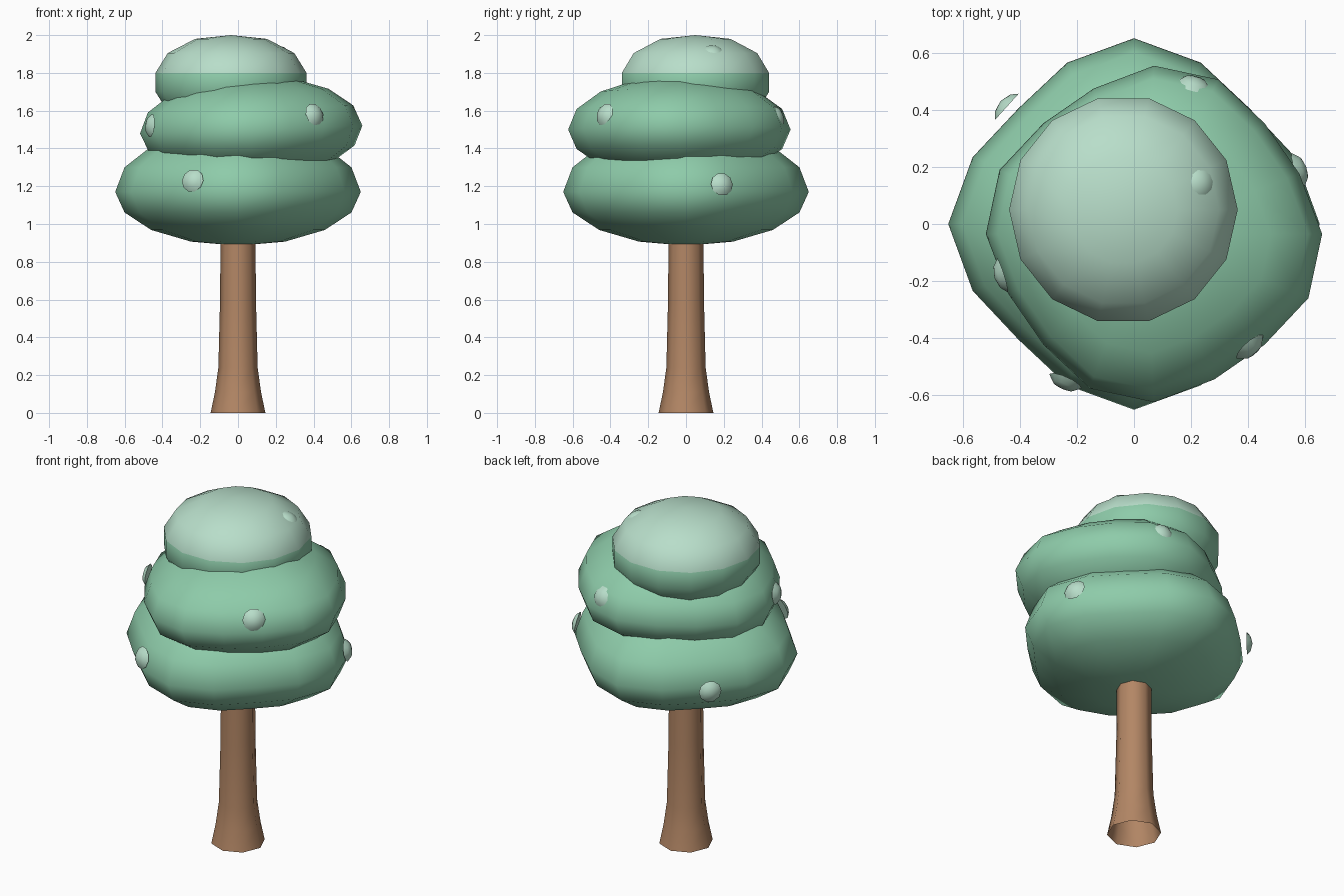
import bpy, bmesh, math
from mathutils import Vector, Matrix

cube = bpy.data.objects.get("Cube")
if cube:
    bpy.data.objects.remove(cube, do_unlink=True)


def material(name, rgb):
    mat = bpy.data.materials.new(name)
    mat.use_nodes = True
    mat.diffuse_color = (*rgb, 1)
    mat.node_tree.nodes["Principled BSDF"].inputs["Base Color"].default_value = (*rgb, 1)
    return mat


LEAF = material("leaf_green", (0.27, 0.60, 0.40))
PALE = material("pale_green", (0.48, 0.73, 0.59))
BARK = material("bark_brown", (0.45, 0.24, 0.13))


def lathe(name, profile, sides, mats, matrix, bulge=0.0, phase=0.0):
    """Turn a (radius, height) profile, listed upwards; bulge makes four soft corners."""
    bm = bmesh.new()
    rings = []
    for r, z in profile:
        ring = []
        for i in range(sides):
            a = math.tau * i / sides
            s = r * (1 - bulge + bulge * math.cos(4 * (a - phase)))
            ring.append(bm.verts.new((s * math.cos(a), s * math.sin(a), z)))
        rings.append(ring)
    for low, high in zip(rings, rings[1:]):
        for i in range(sides):
            j = (i + 1) % sides
            bm.faces.new((low[i], low[j], high[j], high[i]))
    bmesh.ops.remove_doubles(bm, verts=bm.verts[:], dist=0.0001)
    mesh = bpy.data.meshes.new(name)
    bm.to_mesh(mesh)
    bm.free()
    for m in mats:
        mesh.materials.append(m)
    obj = bpy.data.objects.new(name, mesh)
    obj.matrix_world = matrix
    bpy.context.collection.objects.link(obj)
    bpy.ops.object.select_all(action='DESELECT')
    obj.select_set(True)
    bpy.context.view_layer.objects.active = obj
    bpy.ops.object.shade_smooth_by_angle(angle=math.radians(60))
    return obj


def dome_profile(radius, down, up, steps=8):
    """Ellipse profile with separate heights below and above the widest ring."""
    pts = []
    for i in range(steps + 1):
        a = math.pi * (i / steps - 0.5)
        pts.append((radius * math.cos(a), math.sin(a) * (up if a > 0 else down)))
    return pts


# Trunk with flared foot
lathe("trunk", [(0.145, 0), (0.122, 0.11), (0.104, 0.24), (0.095, 0.6), (0.092, 1.0)],
      8, [BARK], Matrix.Identity(4))

# Two wide foliage layers with soft corners
lathe("lower_foliage", dome_profile(0.65, 0.285, 0.34), 16, [LEAF],
      Matrix.Translation((0, 0, 1.17)), bulge=0.06)
lathe("middle_foliage", dome_profile(0.595, 0.27, 0.285), 16, [LEAF],
      Matrix.Translation((0.07, -0.035, 1.5)) @ Matrix.Rotation(math.radians(-2), 4, 'Y'),
      bulge=0.045, phase=math.radians(-10))

# Top foliage: pale cap over a green band
half = [(0.40, 0.05), (0.335, 0.155), (0.19, 0.23), (0, 0.25)]
profile = [(r, -z) for r, z in reversed(half)] + half
top = lathe("top_foliage", profile, 14, [LEAF, PALE], Matrix.Translation((-0.037, 0.05, 1.75)))
for face in top.data.polygons:
    face.material_index = int(face.center.z > 0.06)

# Pale spots: position and outward direction
spots = [
    ((-0.24, -0.55, 1.23), (-0.4, -0.9, 0.25)),
    ((0.405, -0.43, 1.58), (0.63, -0.72, 0.3)),
    ((-0.46, -0.18, 1.52), (-0.95, -0.3, 0.1)),
    ((0.575, 0.19, 1.21), (0.92, 0.36, 0.2)),
    ((0.21, 0.485, 1.57), (0.25, 0.9, 0.35)),
    ((-0.445, 0.41, 1.16), (-0.74, 0.67, 0)),
    ((0.23, 0.145, 1.91), (0.45, 0.16, 0.85)),
]
for n, (pos, direction) in enumerate(spots, 1):
    turn = Vector(direction).to_track_quat('Z', 'Y').to_matrix().to_4x4()
    lathe(f"spot_{n}", [(0, 0), (0.062, 0), (0.04, 0.02), (0, 0.03)], 10, [PALE],
          Matrix.Translation(pos) @ turn)
